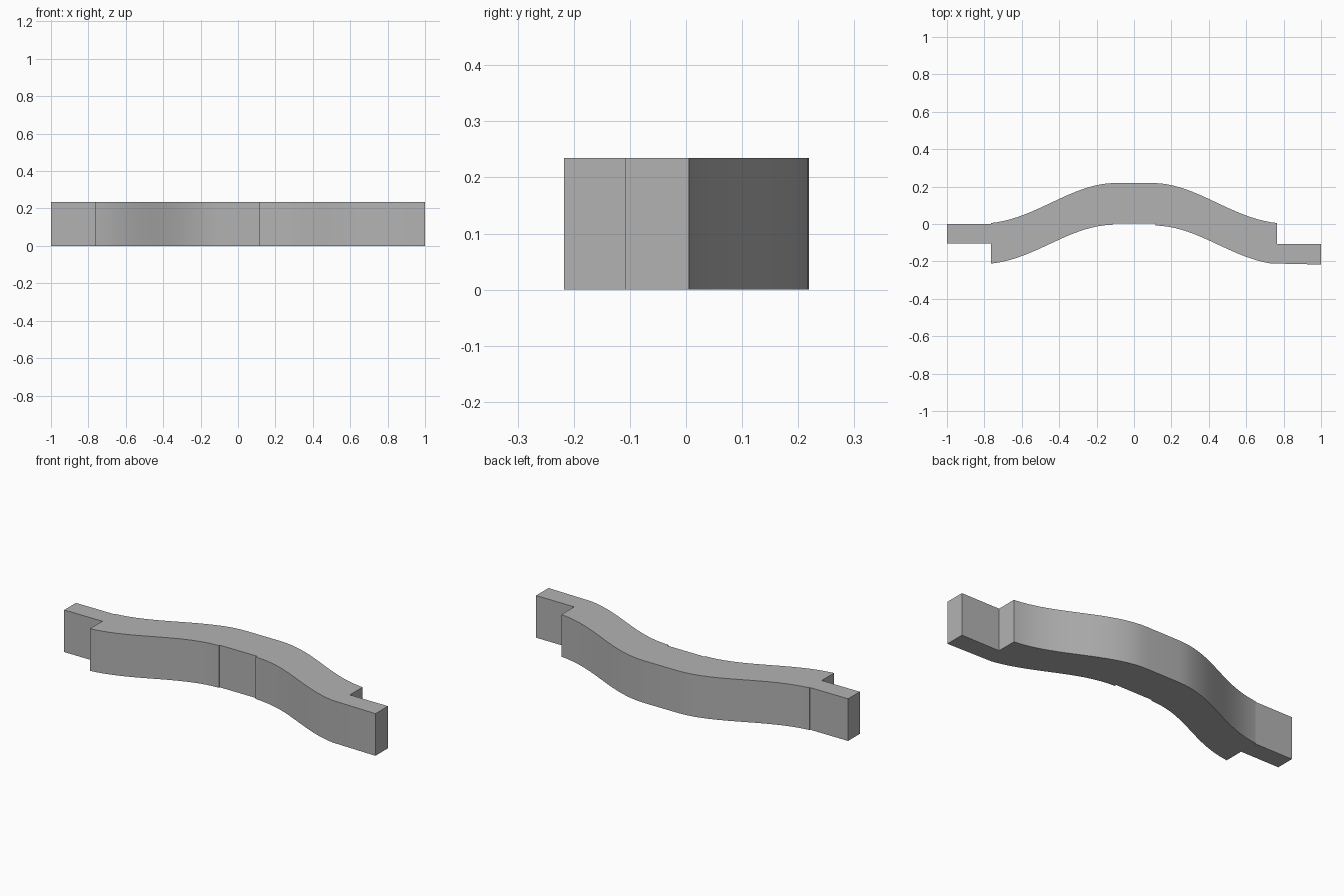
import bpy
import bmesh
from mathutils import Vector
from mathutils.geometry import interpolate_bezier

HEIGHT = 0.235

cube = bpy.data.objects.get("Cube")
if cube:
    bpy.data.objects.remove(cube)

grey = bpy.data.materials.new("plain grey")
grey.use_nodes = True
grey.diffuse_color = (0.45, 0.45, 0.45, 1)
grey.node_tree.nodes["Principled BSDF"].inputs["Base Color"].default_value = grey.diffuse_color


def curve(*points, steps=20):
    """Sample a cubic curve through start, two handles and end."""
    return [v.to_2d() for v in interpolate_bezier(*[Vector((x, y, 0)) for x, y in points], steps)]


def mirrored(points):
    return [Vector((-p.x, p.y)) for p in reversed(points)]


# S-shaped flanks: back rises to the crown, front rises to the shallow recess
back = curve((-0.765, 0.005), (-0.52, 0.03), (-0.33, 0.219), (-0.1, 0.219))
front = curve((-0.765, -0.212), (-0.52, -0.185), (-0.35, -0.01), (-0.115, -0.004))

# Closed outline: left tab, back, right tab, front with its flat centre
left_tab = [Vector(p) for p in ((-0.765, -0.103), (-1, -0.103), (-1, 0), (-0.765, 0))]
right_tab = [Vector(p) for p in ((0.765, -0.107), (1, -0.107), (1, -0.217))]
recess = [Vector(p) for p in ((0.115, 0.003), (-0.115, 0.003))]
right_front = mirrored(front)
right_front[-1:] = []
right_front = [Vector((p.x, p.y - 0.004)) for p in reversed(right_front)]
right_front.append(Vector((0.115, -0.004)))
right_front.sort(key=lambda p: -p.x)
outline = left_tab + back + mirrored(back) + right_tab + right_front + recess + mirrored(mirrored(front))[::-1]

# Extrude the outline into the curved bar
bm = bmesh.new()
base = bm.faces.new([bm.verts.new((p.x, p.y, 0)) for p in outline])
top = bmesh.ops.extrude_face_region(bm, geom=[base])["geom"]
bmesh.ops.translate(bm, vec=(0, 0, HEIGHT), verts=[g for g in top if isinstance(g, bmesh.types.BMVert)])
if not any(len(f.verts) == len(outline) and f.calc_center_median().z < 0.01 for f in bm.faces):
    bm.faces.new([v for v in bm.verts if v.co.z < 0.01])
bmesh.ops.remove_doubles(bm, verts=bm.verts, dist=0.0001)
bmesh.ops.recalc_face_normals(bm, faces=bm.faces)
mesh = bpy.data.meshes.new("curved_bar")
bm.to_mesh(mesh)
bm.free()

bar = bpy.data.objects.new("curved_bar", mesh)
mesh.materials.append(grey)
bpy.context.collection.objects.link(bar)
bpy.context.view_layer.objects.active = bar
bar.select_set(True)
bpy.ops.object.shade_smooth_by_angle(angle=0.5)
